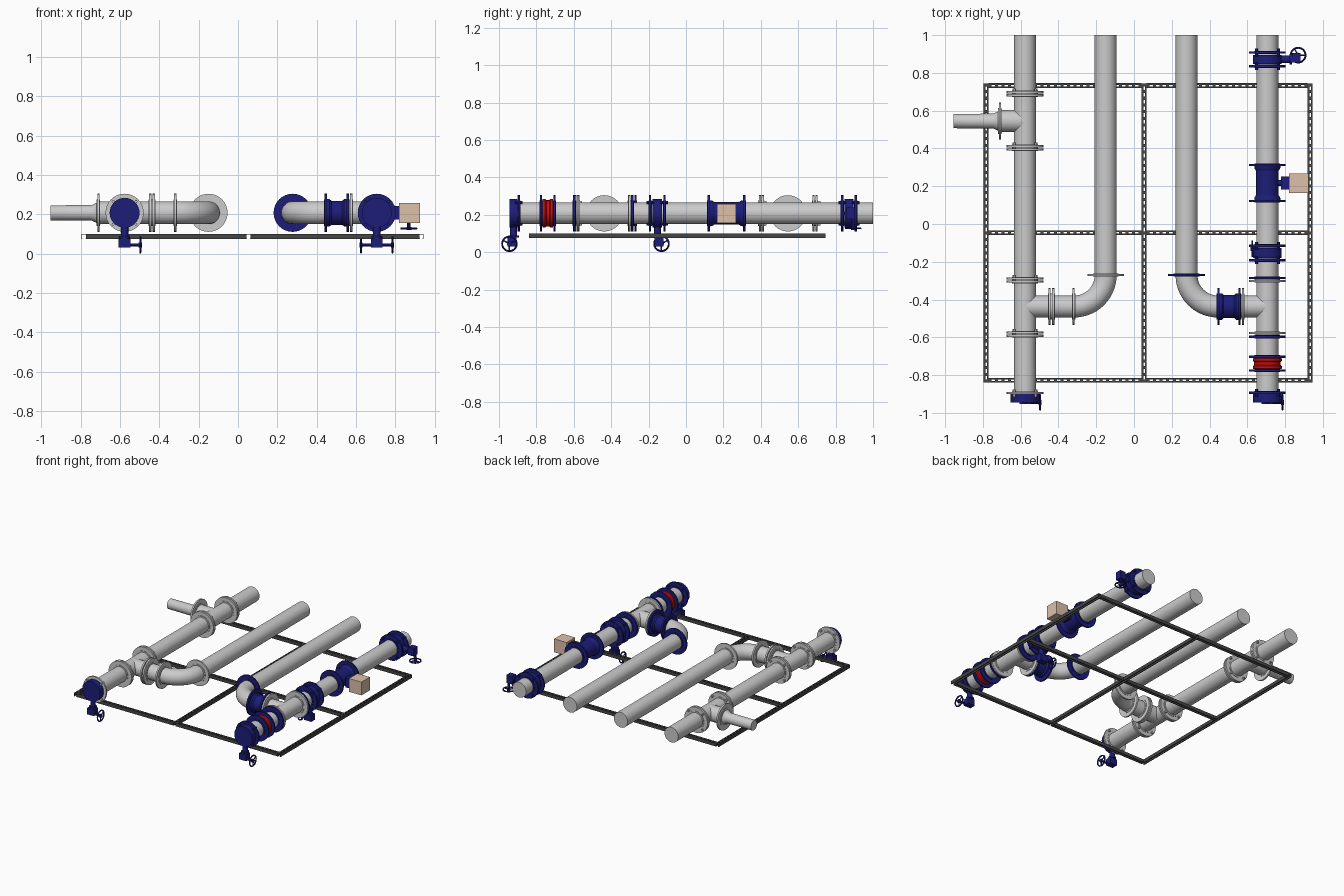
import bpy, bmesh
from math import pi, cos, sin
from mathutils import Vector, Matrix

if "Cube" in bpy.data.objects:
    bpy.data.objects.remove(bpy.data.objects["Cube"])

Z, R, FR = 0.208, 0.058, 0.097          # pipe axis height, pipe radius, flange radius
X1, X2, X3, X4 = -0.577, -0.15, 0.278, 0.706
AX, AY, AZ = Vector((1, 0, 0)), Vector((0, 1, 0)), Vector((0, 0, 1))


def material(name, col):
    m = bpy.data.materials.new(name)
    m.diffuse_color = (*col, 1)
    m.use_nodes = True
    m.node_tree.nodes["Principled BSDF"].inputs["Base Color"].default_value = m.diffuse_color
    return m


BLUE = material("valve_blue", (0.012, 0.012, 0.19))
RED = material("joint_red", (0.6, 0.004, 0.004))
BEIGE = material("actuator_beige", (0.72, 0.53, 0.4))
DARK = material("frame_dark", (0.06, 0.06, 0.06))


def finish(bm, name, mat=None):
    bmesh.ops.recalc_face_normals(bm, faces=bm.faces)
    me = bpy.data.meshes.new(name)
    bm.to_mesh(me)
    bm.free()
    ob = bpy.data.objects.new(name, me)
    bpy.context.collection.objects.link(ob)
    if mat:
        me.materials.append(mat)
    return ob


def lathe(bm, origin, axis, profile, seg=32):
    """Revolve (distance, radius) points about an axis, with closed ends."""
    rot = AZ.rotation_difference(axis).to_matrix()
    rings = [[bm.verts.new(Vector(origin) + rot @ Vector((r * cos(2 * pi * i / seg), r * sin(2 * pi * i / seg), t)))
              for i in range(seg)] for t, r in profile]
    for a, b in zip(rings, rings[1:]):
        for i in range(seg):
            j = (i + 1) % seg
            bm.faces.new((a[i], a[j], b[j], b[i]))
    bm.faces.new(rings[0][::-1])
    bm.faces.new(rings[-1])


def box(bm, lo, hi):
    lo, hi = Vector(lo), Vector(hi)
    size = Vector([abs(v) for v in hi - lo])
    bmesh.ops.create_cube(bm, size=1, matrix=Matrix.Translation((lo + hi) / 2) @ Matrix.Diagonal((*size, 1)))


def turned(name, origin, axis, profile, mat=None):
    bm = bmesh.new()
    lathe(bm, origin, axis, profile)
    return finish(bm, name, mat)


def pipe(name, a, b, r=R):
    a, b = Vector(a), Vector(b)
    return turned(name, a, (b - a).normalized(), [(0, r), ((b - a).length, r)])


def flange(name, p, axis, mat=None, bolts=False):
    """Disc with a short neck ring, optionally with four bolts through it."""
    bm = bmesh.new()
    lathe(bm, p, axis, [(-0.009, 0.068), (-0.006, 0.068), (-0.006, FR), (0.006, FR), (0.006, 0.068), (0.009, 0.068)])
    if bolts:
        side = AZ.cross(axis)
        for k in range(4):
            a = pi / 4 + k * pi / 2
            c = Vector(p) + 0.082 * (cos(a) * side + sin(a) * AZ)
            lathe(bm, c, axis, [(-0.02, 0.008), (0.02, 0.008)], 6)
    return finish(bm, name, mat)


def butterfly(name, p, u, d, s, hub=0.022):
    """Wafer valve: u = pipe axis, d = stem direction, s = handwheel side."""
    p = Vector(p)
    bm = bmesh.new()
    lathe(bm, p, u, [(-hub, 0.066), (-hub, 0.076), (hub, 0.076), (hub, 0.066)])
    lathe(bm, p, d, [(0.06, 0.019), (0.125, 0.019)], 16)
    lathe(bm, p, d, [(0.118, 0.028), (0.13, 0.028)], 16)
    g = p + d * 0.153 + u * 0.008                                   # gearbox
    h = 0.023 * d + 0.024 * u + 0.03 * s
    box(bm, g - h, g + h)
    c = p + d * 0.163 + u * 0.022                                   # shaft and wheel
    lathe(bm, c, s, [(0, 0.008), (0.085, 0.008)], 12)
    lathe(bm, c + s * 0.072, s, [(0, 0.013), (0.016, 0.013)], 16)
    wheel = c + s * 0.08
    n, m = 28, 8
    ring = [[bm.verts.new(wheel + (0.039 + 0.005 * cos(2 * pi * j / m)) * (cos(2 * pi * i / n) * u + sin(2 * pi * i / n) * d)
             + 0.005 * sin(2 * pi * j / m) * s) for j in range(m)] for i in range(n)]
    for i in range(n):
        for j in range(m):
            k, l = (i + 1) % n, (j + 1) % m
            bm.faces.new((ring[i][j], ring[k][j], ring[k][l], ring[i][l]))
    for k in range(3):
        a = 2 * pi * k / 3 + pi / 2
        lathe(bm, wheel, cos(a) * u + sin(a) * d, [(0, 0.004), (0.039, 0.004)], 8)
    return finish(bm, name, BLUE)


def elbow(name, start, pivot, angle):
    """Quarter bend: spin a pipe circle lying in the YZ plane about a vertical axis."""
    bm = bmesh.new()
    mat = Matrix.Translation(start) @ Matrix.Rotation(pi / 2, 4, 'Y')
    geo = bmesh.ops.create_circle(bm, segments=32, radius=R, matrix=mat)
    edges = list({e for v in geo["verts"] for e in v.link_edges})
    bmesh.ops.spin(bm, geom=edges, cent=pivot, axis=AZ, angle=angle, steps=14)
    return finish(bm, name)


# main pipes, branches and bends
YB, YE = -0.437, -0.27
pipe("left_header", (X1, 1, Z), (X1, -0.9, Z))
pipe("right_header", (X4, 1, Z), (X4, -0.9, Z))
pipe("left_inner_pipe", (X2, 1, Z), (X2, YE, Z))
pipe("right_inner_pipe", (X3, 1, Z), (X3, YE, Z))
pipe("left_branch", (X1, YB, Z), (-0.317, YB, Z))
pipe("right_branch", (X4, YB, Z), (0.445, YB, Z))
elbow("left_elbow", (-0.317, YB, Z), (-0.317, YE, Z), pi / 2)
elbow("right_elbow", (0.445, YB, Z), (0.445, YE, Z), -pi / 2)
pipe("side_tee", (X1, 0.545, Z), (-0.7, 0.545, Z))
turned("side_reducer", (-0.7, 0.545, Z), -AX,
       [(0, 0.06), (0.012, 0.06), (0.022, 0.05), (0.045, 0.039), (0.255, 0.038)])

# grey flanges: pairs on the left header, singles elsewhere
for i, y in enumerate((0.69, 0.403, -0.297, -0.583)):
    flange(f"left_flange_{i}a", (X1, y + 0.008, Z), AY, bolts=True)
    flange(f"left_flange_{i}b", (X1, y - 0.008, Z), AY)
flange("left_end_flange", (X1, -0.895, Z), AY, bolts=True)
for i, x in enumerate((-0.71, -0.447, -0.428, -0.32, 0.577)):
    flange(f"branch_flange_{i}", (x, 0.545 if i == 0 else YB, Z), AX)
flange("left_bend_flange", (X2, YE, Z), AY)
for y in (-0.302, -0.577):
    flange("right_tee_flange", (X4, y, Z), AY)

# blue flanges
for y in (0.908, 0.835, 0.312, 0.122, -0.115, -0.192, -0.286, -0.597, -0.703, -0.775, -0.893):
    flange("blue_flange", (X4, y, Z), AY, BLUE, bolts=y in (0.908, 0.835, -0.115, -0.192, -0.893))
for x in (0.447, 0.558):
    flange("check_valve_flange", (x, YB, Z), AX, BLUE)
flange("right_bend_flange", (X3, YE, Z), AY, BLUE)

# check valve on the right branch
turned("check_valve_body", (0.445, YB, Z), AX,
       [(0, 0.07), (0.02, 0.07), (0.03, 0.061), (0.085, 0.061), (0.095, 0.07), (0.115, 0.07)])
bpy.context.collection.objects["check_valve_body"].data.materials.append(BLUE)

# control valve with its actuator
turned("control_valve_body", (X4, 0.122, Z), AY,
       [(0, 0.07), (0.018, 0.068), (0.03, 0.06), (0.16, 0.06), (0.172, 0.068), (0.19, 0.07)], BLUE)
turned("actuator_stem", (X4, 0.217, Z), AX, [(0.04, 0.017), (0.08, 0.017)], BLUE)
bm = bmesh.new()
box(bm, (0.778, 0.183, Z - 0.035), (0.823, 0.251, Z + 0.035))
finish(bm, "actuator_mount", BLUE)
bm = bmesh.new()
box(bm, (0.82, 0.165, 0.157), (0.925, 0.267, 0.258))
finish(bm, "actuator_box", BEIGE)

# red rubber joint
turned("expansion_joint", (X4, -0.739, Z), AY,
       [(-0.03, 0.066), (-0.027, 0.077), (-0.014, 0.077), (-0.008, 0.07), (0.008, 0.07),
        (0.014, 0.077), (0.027, 0.077), (0.03, 0.066)], RED)

# butterfly valves
butterfly("left_end_valve", (X1, -0.922, Z), -AY, -AZ, AX)
butterfly("right_end_valve", (X4, -0.922, Z), -AY, -AZ, AX)
butterfly("middle_valve", (X4, -0.153, Z), AY, -AZ, -AX, 0.026)
butterfly("rear_valve", (X4, 0.872, Z), AY, AX, -AZ, 0.024)


def strut(name, a, b, across):
    """Slotted channel open underneath, running from a to b."""
    W, T, Z0, Z1 = 0.0125, 0.003, 0.075, 0.1
    a, b = Vector((*a, 0)), Vector((*b, 0))
    n, d = across, (b - a).normalized()
    bm = bmesh.new()
    for k in (-1, 1):
        box(bm, a + n * k * W + AZ * Z0, b + n * k * (W - T) + AZ * Z1)             # wall
        box(bm, a + n * k * W + AZ * Z0, b + n * k * 0.007 + AZ * (Z0 + T))         # lower lip
        box(bm, a + n * k * (W - T) + AZ * (Z1 - T), b + n * k * 0.004 + AZ * Z1)   # top strip
    length = (b - a).length
    count = round(length / 0.036)
    for i in range(count + 1):                                                       # webs between slots
        c = a + d * (0.008 + (length - 0.016) * i / count)
        box(bm, c - d * 0.008 - n * 0.004 + AZ * (Z1 - T), c + d * 0.008 + n * 0.004 + AZ * Z1)
    finish(bm, name, DARK)


# support frame
rails = (-0.783, 0.053, 0.932)
for x in rails:
    strut("frame_long_rail", (x, -0.84), (x, 0.745), AX)
for y in (-0.827, -0.047, 0.733):
    for xa, xb in zip(rails, rails[1:]):
        strut("frame_cross_rail", (xa + 0.0125, y), (xb - 0.0125, y), AY)

# smooth shading with sharp edges kept
bpy.ops.object.select_all(action='SELECT')
bpy.context.view_layer.objects.active = bpy.context.collection.objects["left_header"]
bpy.ops.object.shade_smooth_by_angle()
